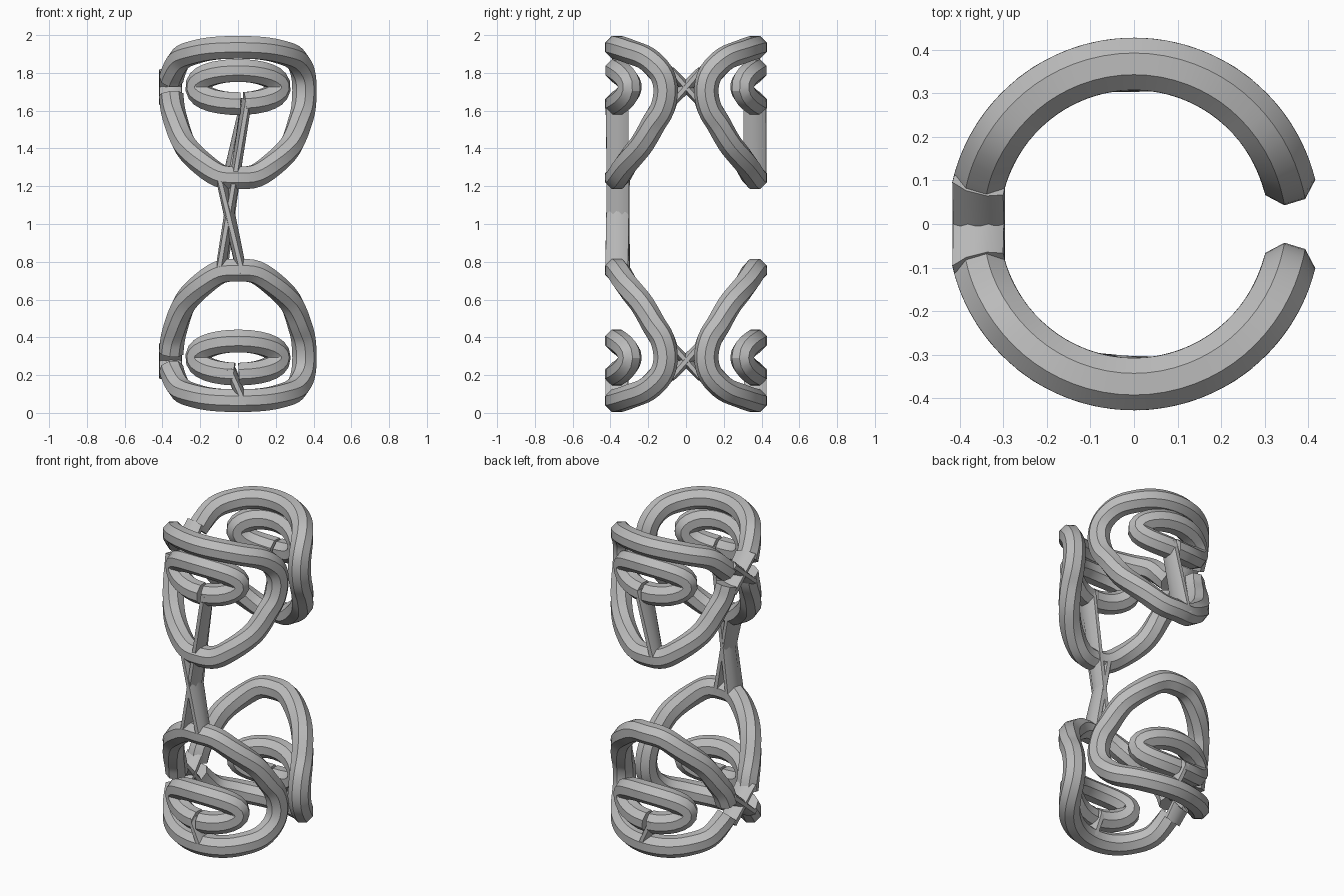
import bpy, bmesh, math
from mathutils import Vector

cube = bpy.data.objects.get("Cube")
if cube:
    bpy.data.objects.remove(cube, do_unlink=True)

R = 0.368      # radius of the cylinder the tubes wrap around
TUBE = 0.06    # tube half thickness
STRIP = 0.027  # half width of the narrow links

grey = bpy.data.materials.new("plain grey")
grey.use_nodes = True
colour = (0.5, 0.5, 0.5, 1)
grey.diffuse_color = colour
grey.node_tree.nodes["Principled BSDF"].inputs["Base Color"].default_value = colour


def on_cylinder(deg, z, side):
    a = math.radians(deg)
    return Vector((R * math.sin(a), -side * R * math.cos(a), z))


def smooth(points, steps=4):
    """Catmull-Rom curve through the points."""
    p = [Vector(q) for q in points]
    p = [2 * p[0] - p[1]] + p + [2 * p[-1] - p[-2]]
    out = []
    for a, b, c, d in zip(p, p[1:], p[2:], p[3:]):
        for i in range(steps):
            t = i / steps
            out.append(0.5 * (2 * b + (c - a) * t + (2 * a - 5 * b + 4 * c - d) * t ** 2
                              + (3 * b - a - 3 * c + d) * t ** 3))
    return out + [p[-2]]


def sweep(name, path, side, half=TUBE):
    """Eight-sided tube along a path of (angle, height) on the cylinder."""
    pts = [on_cylinder(q[0], q[1], side) for q in path]
    bm = bmesh.new()
    rings = []
    for i, p in enumerate(pts):
        tangent = (pts[min(i + 1, len(pts) - 1)] - pts[max(i - 1, 0)]).normalized()
        radial = Vector((p.x, p.y, 0)).normalized()
        across = tangent.cross(radial).normalized()
        ring = []
        for k in range(8):
            a = math.radians(22.5 + 45 * k)
            c = 1 / math.cos(math.pi / 8)
            ring.append(bm.verts.new(p + radial * TUBE * c * math.cos(a)
                                     + across * half * c * math.sin(a)))
        rings.append(ring)
    for r, s in zip(rings, rings[1:]):
        for k in range(8):
            bm.faces.new((r[k], r[(k + 1) % 8], s[(k + 1) % 8], s[k]))
    bm.faces.new(rings[0])
    bm.faces.new(rings[-1])
    bmesh.ops.recalc_face_normals(bm, faces=bm.faces)
    mesh = bpy.data.meshes.new(name)
    bm.to_mesh(mesh)
    bm.free()
    mesh.materials.append(grey)
    ob = bpy.data.objects.new(name, mesh)
    bpy.context.collection.objects.link(ob)
    bpy.ops.object.select_all(action="DESELECT")
    ob.select_set(True)
    bpy.context.view_layer.objects.active = ob
    bpy.ops.object.shade_smooth_by_angle(angle=math.radians(30))


def strip(name, x0, z0, x1, z1, side):
    ends = [(math.degrees(math.asin(x / R)), z) for x, z in ((x0, z0), (x1, z1))]
    sweep(name, ends, side, STRIP)


# Right half of the large loop: top centre, round the side, bottom centre
half_loop = [(0, 1.935), (20, 1.93), (38, 1.91), (56, 1.875), (69, 1.80), (73, 1.71),
             (70, 1.61), (62, 1.53), (55, 1.46), (47, 1.40), (31, 1.32), (15, 1.255), (0, 1.245)]
left_top = [(-74, 1.765)] + [(-a, z) for a, z in half_loop[4:0:-1]]
left_bottom = [(-a, z) for a, z in half_loop[-2:5:-1]] + [(-74, 1.685)]
upper_loop = smooth(left_top + half_loop + left_bottom)
lower_loop = [(q[0], 2 - q[1]) for q in upper_loop]


def eye(centre, gap):
    """Small oval ring with a narrow gap at its lower edge."""
    n = 28
    start = gap + 3
    return [(36 * math.cos(math.radians(t)), centre + 0.088 * math.sin(math.radians(t)))
            for t in (start + i * 354 / n for i in range(n + 1))]


for word, side in (("front", 1), ("back", -1)):
    sweep(word + "_upper_loop", upper_loop, side)
    sweep(word + "_lower_loop", lower_loop, side)
    sweep(word + "_upper_ring", eye(1.725, -84), side)
    sweep(word + "_lower_ring", eye(0.293, -92), side)
    # Crossing links joining front and back loops
    sweep(word + "_upper_cross_link", [(-76, 1.81), (-104, 1.64)], side, STRIP)
    sweep(word + "_lower_cross_link", [(-76, 0.36), (-104, 0.19)], side, STRIP)
    # Link from the lower ring to the bottom of its loop
    strip(word + "_lower_ring_link", -0.04, 0.23, 0.03, 0.05, side)

# Links below the upper rings, and the crossed pair on the front only
strip("back_upper_ring_link", 0.045, 1.66, -0.055, 1.23, -1)
strip("front_long_link", 0.045, 1.66, -0.09, 0.74, 1)
strip("front_crossing_link", -0.085, 1.24, 0.02, 0.74, 1)
